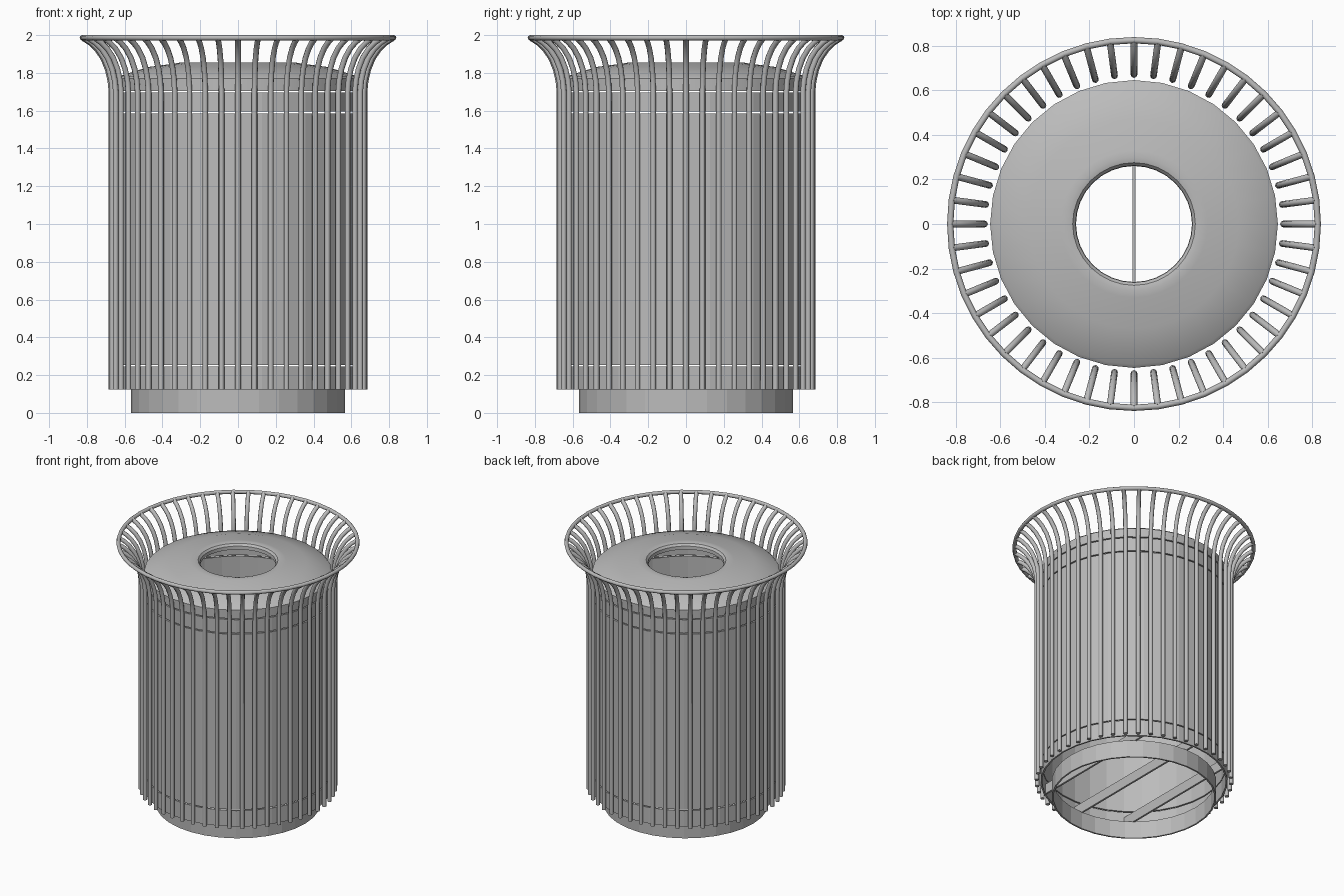
import bpy
import bmesh
from math import sin, cos, tau, radians
from mathutils import Vector

if "Cube" in bpy.data.objects:
    bpy.data.objects.remove(bpy.data.objects["Cube"], do_unlink=True)

# One painted steel colour
steel = bpy.data.materials.new("grey_steel")
steel.use_nodes = True
GREY = (0.5, 0.5, 0.5, 1)
steel.diffuse_color = GREY
steel.node_tree.nodes["Principled BSDF"].inputs["Base Color"].default_value = GREY


def add_object(name, bm, smooth_angle=None):
    bmesh.ops.recalc_face_normals(bm, faces=bm.faces)
    mesh = bpy.data.meshes.new(name)
    bm.to_mesh(mesh)
    bm.free()
    obj = bpy.data.objects.new(name, mesh)
    bpy.context.collection.objects.link(obj)
    mesh.materials.append(steel)
    if smooth_angle:
        bpy.ops.object.select_all(action='DESELECT')
        obj.select_set(True)
        bpy.context.view_layer.objects.active = obj
        bpy.ops.object.shade_smooth_by_angle(angle=radians(smooth_angle))
    return obj


def lathe(name, profile, sides, smooth_angle=None):
    """Spin a closed (radius, height) profile around z."""
    bm = bmesh.new()
    rings = [[bm.verts.new((r * cos(tau * i / sides), r * sin(tau * i / sides), z))
              for r, z in profile] for i in range(sides)]
    n = len(profile)
    for i in range(sides):
        a, b = rings[i], rings[(i + 1) % sides]
        for j in range(n):
            k = (j + 1) % n
            bm.faces.new((a[j], b[j], b[k], a[k]))
    return add_object(name, bm, smooth_angle)


def band(name, radius, low, high, sides, thick=0.012):
    inner = radius - thick
    return lathe(name, [(inner, low), (radius, low), (radius, high), (inner, high)], sides)


def add_tube(bm, path, radius, angle, sides=8):
    """Sweep a round section along a (radius, height) path at an angle around z."""
    out = Vector((cos(angle), sin(angle), 0))
    side = Vector((-sin(angle), cos(angle), 0))
    up = Vector((0, 0, 1))
    rings = []
    for i, (r, z) in enumerate(path):
        r0, z0 = path[max(i - 1, 0)]
        r1, z1 = path[min(i + 1, len(path) - 1)]
        across = (out * (z1 - z0) - up * (r1 - r0)).normalized()
        centre = out * r + up * z
        rings.append([bm.verts.new(centre + radius * (across * cos(tau * s / sides)
                                                      + side * sin(tau * s / sides)))
                      for s in range(sides)])
    for a, b in zip(rings, rings[1:]):
        for s in range(sides):
            t = (s + 1) % sides
            bm.faces.new((a[s], a[t], b[t], b[s]))
    bm.faces.new(rings[0])
    bm.faces.new(rings[-1])


# Foot ring and stacked wall bands with narrow gaps between them
band("base_ring", 0.567, 0, 0.13, 32)
band("lower_band", 0.645, 0.125, 0.246, 32)
band("body_wall", 0.645, 0.254, 1.586, 32)
band("upper_band", 0.645, 1.595, 1.697, 32)

# Domed lid with skirt and rolled round opening
lathe("lid", [(0.633, 1.705), (0.645, 1.705), (0.645, 1.77), (0.63, 1.783),
              (0.47, 1.832), (0.33, 1.85), (0.30, 1.856), (0.275, 1.85),
              (0.262, 1.835), (0.26, 1.81), (0.268, 1.81), (0.28, 1.836),
              (0.47, 1.82), (0.633, 1.768)], 32, 30)

# Upright rods that flare outward at the top
bend = [(0.67, 0.125), (0.67, 1.70), (0.676, 1.76), (0.69, 1.82),
        (0.715, 1.88), (0.75, 1.93), (0.785, 1.962), (0.822, 1.985)]
RODS = 48
bm = bmesh.new()
for i in range(RODS):
    add_tube(bm, bend, 0.015, tau * i / RODS)
add_object("flared_rods", bm, 50)

# Round top rim joining the rods
tube = [(0.824 + 0.014 * cos(tau * s / 10), 1.986 + 0.014 * sin(tau * s / 10))
        for s in range(10)]
lathe("top_rim", tube, 48, 50)

# Flat bars standing on edge across the open floor
bm = bmesh.new()
for x in (-0.355, 0, 0.355):
    length = 2 * (0.63 ** 2 - x ** 2) ** 0.5
    bar = bmesh.ops.create_cube(bm, size=1)["verts"]
    bmesh.ops.scale(bm, vec=(0.014, length, 0.075), verts=bar)
    bmesh.ops.translate(bm, vec=(x, 0, 0.165), verts=bar)
add_object("floor_bars", bm)
